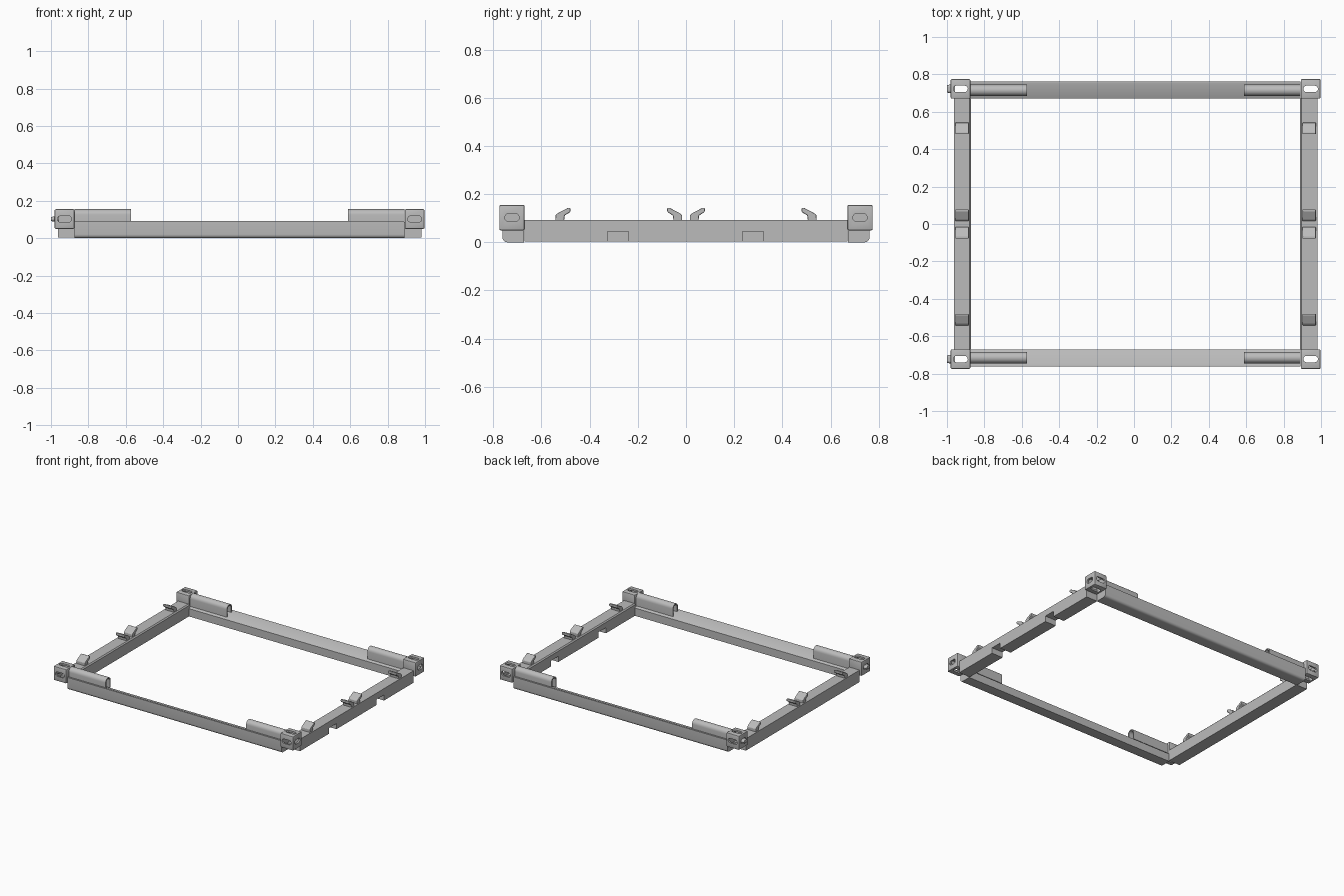
import bpy, bmesh, math
from mathutils import Vector

cube = bpy.data.objects.get("Cube")
if cube:
    bpy.data.objects.remove(cube, do_unlink=True)

CX = 0.0085            # frame centre in x (locating pins stick out on one side)
CAST = 0.105           # corner casting size
CAST_X, CAST_Y, CAST_Z = 0.936, 0.7225, 0.1025
RAIL_X, RAIL_Y = 0.883, 0.67

grey = bpy.data.materials.new("steel_grey")
grey.use_nodes = True
grey.diffuse_color = (0.5, 0.5, 0.5, 1)
grey.node_tree.nodes["Principled BSDF"].inputs["Base Color"].default_value = (0.5, 0.5, 0.5, 1)


def finish(name, bm):
    bmesh.ops.recalc_face_normals(bm, faces=bm.faces[:])
    mesh = bpy.data.meshes.new(name)
    bm.to_mesh(mesh)
    bm.free()
    mesh.materials.append(grey)
    obj = bpy.data.objects.new(name, mesh)
    bpy.context.scene.collection.objects.link(obj)
    return obj


def prism(name, profile, axis, start, end, taper=1.0):
    """Extrude a closed 2D profile along an axis, optionally scaling the far end."""
    place = {"x": lambda u, v, t: (t, u, v),
             "y": lambda u, v, t: (u, t, v),
             "z": lambda u, v, t: (u, v, t)}[axis]
    mid_u = sum(p[0] for p in profile) / len(profile)
    mid_v = sum(p[1] for p in profile) / len(profile)
    bm = bmesh.new()
    near = [bm.verts.new(place(u, v, start)) for u, v in profile]
    far = [bm.verts.new(place(mid_u + (u - mid_u) * taper, mid_v + (v - mid_v) * taper, end))
           for u, v in profile]
    bm.faces.new(near)
    bm.faces.new(far)
    n = len(profile)
    for i in range(n):
        j = (i + 1) % n
        bm.faces.new((near[i], near[j], far[j], far[i]))
    return finish(name, bm)


def box(name, centre, size):
    x, y, z = (s / 2 for s in size)
    c = Vector(centre)
    rect = [(c.x - x, c.y - y), (c.x + x, c.y - y), (c.x + x, c.y + y), (c.x - x, c.y + y)]
    return prism(name, rect, "z", c.z - z, c.z + z)


def arc(u, v, r, a0, a1, steps=8):
    return [(u + r * math.cos(math.radians(a0 + (a1 - a0) * i / steps)),
             v + r * math.sin(math.radians(a0 + (a1 - a0) * i / steps))) for i in range(steps + 1)]


def slot(u, v, length, width):
    r, h = width / 2, (length - width) / 2
    return arc(u + h, v, r, -90, 90) + arc(u - h, v, r, 90, 270)


def cut(obj, cutter):
    cutter.hide_render = True
    cutter.hide_viewport = True
    cutter.display_type = "WIRE"
    mod = obj.modifiers.new("cut", "BOOLEAN")
    mod.object = cutter
    mod.solver = "EXACT"


def smooth(obj):
    bpy.ops.object.select_all(action="DESELECT")
    obj.select_set(True)
    bpy.context.view_layer.objects.active = obj
    bpy.ops.object.shade_smooth_by_angle(angle=math.radians(30))


def corner_casting(label, sx, sy):
    x, y, z = CX + sx * CAST_X, sy * CAST_Y, CAST_Z
    body = box(label + "_corner_casting", (x, y, z), (CAST,) * 3)
    bm = bmesh.new()
    bm.from_mesh(body.data)
    bmesh.ops.bevel(bm, geom=bm.edges[:], offset=0.006, segments=2, affect="EDGES", profile=0.5)
    bm.to_mesh(body.data)
    bm.free()
    cut(body, box(label + "_cavity", (x, y, z), (0.08,) * 3))
    # slots through top and bottom, the outer end and the outer side
    cut(body, prism(label + "_upright_slot", slot(x, y, 0.078, 0.034), "z", 0.03, 0.18))
    cut(body, prism(label + "_end_slot", slot(x, z, 0.075, 0.034), "y", y, y + sy * 0.08))
    cut(body, prism(label + "_side_slot", slot(y, z, 0.06, 0.034), "x", x, x + sx * 0.08))
    smooth(body)
    if sx < 0:
        prism(label + "_locating_pin", slot(y, z, 0.056, 0.032), "x", x - 0.03, -1.0, 0.7)


def cross_rail(label, sy):
    # outer lip, top sloping inward, rounded lower outer edge
    outer, inner = 0.762, 0.672
    profile = [(inner, 0.0)] + arc(outer - 0.02, 0.02, 0.02, -90, 0, 5)
    profile += [(outer, 0.093), (outer - 0.012, 0.093), (inner, 0.058)]
    rail = prism(label + "_rail", [(sy * u, v) for u, v in profile], "x", CX - RAIL_X, CX + RAIL_X)
    smooth(rail)


def arched_sleeve(label, sx, sy):
    # hollow arch standing on the rail beside each casting
    mid, top, r, wall = 0.715, 0.155, 0.03, 0.009
    profile = [(mid + r, 0.085)] + arc(mid, top - r, r, 0, 180, 12) + [(mid - r, 0.07)]
    profile += [(mid - r + wall, 0.07)] + arc(mid, top - r, r - wall, 180, 0, 12)
    profile += [(mid + r - wall, 0.085)]
    sleeve = prism(label + "_sleeve", [(sy * u, v) for u, v in profile], "x",
                   CX + sx * 0.58, CX + sx * RAIL_X)
    smooth(sleeve)


def side_rail(label, sx):
    outer, inner = 0.972, 0.88
    profile = [(outer, 0.003), (outer, 0.092), (inner + 0.008, 0.092), (inner, 0.084), (inner, 0.003)]
    rail = prism(label + "_side_rail", [(CX + sx * u, v) for u, v in profile], "y", -RAIL_Y, RAIL_Y)
    if sx > 0:
        for i, y in enumerate((-0.282, 0.278)):
            cut(rail, box(f"{label}_fork_notch_{i}", (CX + 0.926, y, 0.0), (0.2, 0.086, 0.09)))
    # bent lugs leaning over the rail
    lug = [(0.0, 0.088), (0.0, 0.113), (0.012, 0.122), (0.052, 0.143), (0.062, 0.143),
           (0.062, 0.126), (0.038, 0.111), (0.036, 0.088)]
    x = CX + sx * 0.928
    for i, (base, lean) in enumerate(((-0.542, 1), (-0.016, -1), (0.016, 1), (0.542, -1))):
        obj = prism(f"{label}_lug_{i}", [(base + lean * u, v) for u, v in lug], "x", x - 0.036, x + 0.036)
        mod = obj.modifiers.new("soft_edges", "BEVEL")
        mod.width = 0.004
        mod.segments = 2


for sy, end in ((-1, "front"), (1, "back")):
    cross_rail(end, sy)
    for sx, side in ((-1, "right"), (1, "left")):
        corner_casting(f"{end}_{side}", sx, sy)
        arched_sleeve(f"{end}_{side}", sx, sy)
for sx, side in ((-1, "right"), (1, "left")):
    side_rail(side, sx)
